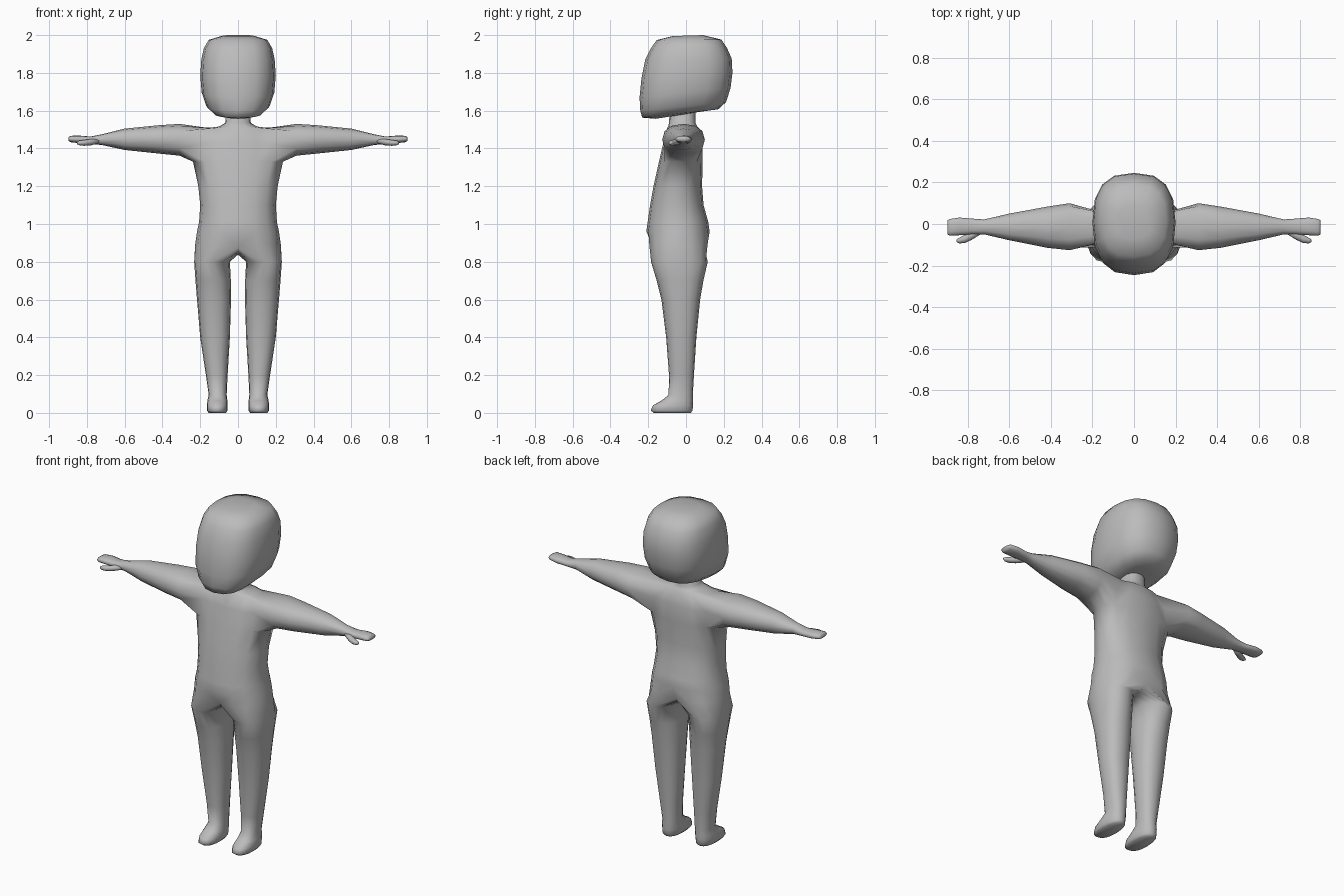
import bpy, bmesh, math

if "Cube" in bpy.data.objects:
    bpy.data.objects.remove(bpy.data.objects["Cube"])

grey = bpy.data.materials.new("plain grey")
grey.diffuse_color = (0.5, 0.5, 0.5, 1)
grey.use_nodes = True
grey.node_tree.nodes["Principled BSDF"].inputs["Base Color"].default_value = grey.diffuse_color


def curve(angle, power):
    """Point on a unit superellipse."""
    c, s = math.cos(angle), math.sin(angle)
    return (math.copysign(abs(c) ** (2 / power), c),
            math.copysign(abs(s) ** (2 / power), s))


def loop(a0, a1, b0, b1, n, start, step, power=2.3):
    """n points in the box a0..a1 by b0..b1, angles in degrees."""
    pts = []
    for i in range(n):
        c, s = curve(math.radians(start + step * i), power)
        pts.append(((a0 + a1) / 2 + c * (a1 - a0) / 2,
                    (b0 + b1) / 2 + s * (b1 - b0) / 2))
    return pts


def bridge(bm, a, b, closed=True, skip=()):
    n = len(a)
    for i in range(n if closed else n - 1):
        if i not in skip:
            j = (i + 1) % n
            bm.faces.new((a[i], a[j], b[j], b[i]))


def loft(bm, rings, first_cap=True):
    """Skin closed rings of points and cap the ends."""
    vs = [[bm.verts.new(p) for p in r] for r in rings]
    for a, b in zip(vs, vs[1:]):
        bridge(bm, a, b)
    if first_cap:
        bm.faces.new(vs[0])
    bm.faces.new(vs[-1])
    return vs


def finish(bm, name, mirror=False):
    if mirror:
        bmesh.ops.mirror(bm, geom=bm.verts[:] + bm.edges[:] + bm.faces[:],
                         axis='X', merge_dist=0.0005)
        bmesh.ops.remove_doubles(bm, verts=bm.verts[:], dist=0.0003)
    bmesh.ops.recalc_face_normals(bm, faces=bm.faces[:])
    me = bpy.data.meshes.new(name)
    bm.to_mesh(me)
    bm.free()
    me.materials.append(grey)
    for p in me.polygons:
        p.use_smooth = True
    ob = bpy.data.objects.new(name, me)
    bpy.context.collection.objects.link(ob)
    return ob


# Body: one half is skinned as leg, torso and arm, then mirrored
bm = bmesh.new()

# foot and leg: z, inner x, outer x, front y, back y
LEG = [(0.0, .065, .155, -.17, .025), (.012, .055, .165, -.187, .035),
       (.04, .055, .165, -.175, .037), (.065, .056, .162, -.13, .037),
       (.095, .060, .155, -.092, .036), (.2, .055, .170, -.09, .042),
       (.4, .043, .200, -.105, .055), (.6, .037, .217, -.13, .075),
       (.7, .038, .225, -.155, .092), (.8, .043, .232, -.185, .115)]
leg = [[bm.verts.new((x, y, z)) for x, y in loop(xi, xo, yf, yb, 16, -90, 22.5)]
       for z, xi, xo, yf, yb in LEG]
bm.faces.new(leg[0])
for a, b in zip(leg, leg[1:]):
    bridge(bm, a, b)

# torso and neck: z, half width, front y, back y
TORSO = [(.89, .227, -.205, .125), (.96, .217, -.21, .125),
         (1.01, .206, -.203, .118), (1.1, .2, -.19, .093),
         (1.2, .21, -.172, .085), (1.33, .238, -.143, .088),
         (1.43, .23, -.12, .088), (1.508, .165, -.1, .068),
         (1.516, .1, -.095, .06), (1.535, .068, -.09, .05),
         (1.62, .06, -.085, .05)]
torso = [[bm.verts.new((max(x, 0) if 0 < i < 8 else 0, y, z)) for i, (x, y) in
          enumerate(loop(-w, w, yf, yb, 9, -90, 22.5))]
         for z, w, yf, yb in TORSO]
torso[0][0].co = (0, -.172, .875)
torso[0][8].co = (0, .098, .875)

# crotch line joins the inner leg to the mirror plane
crotch = [bm.verts.new((0, -.037 + .12 * math.cos(math.radians(22.5 * i)),
                        .838 + .02 * abs(math.cos(math.radians(22.5 * i)))))
          for i in range(1, 8)]
bridge(bm, leg[-1], torso[0] + crotch)

# rows 5 to 7 leave an opening at columns 2 to 6 for the arm
for r in range(len(torso) - 1):
    bridge(bm, torso[r], torso[r + 1], False,
           (2, 3, 4, 5) if r in (5, 6) else ())

# arm and mitten hand: x, front y, back y, low z, high z
ARM = [(.31, -.126, .1, 1.362, 1.53), (.42, -.114, .083, 1.373, 1.523),
       (.6, -.078, .05, 1.392, 1.505), (.72, -.05, .022, 1.418, 1.475),
       (.78, -.05, .026, 1.424, 1.463), (.84, -.054, .031, 1.428, 1.468),
       (.885, -.056, .024, 1.433, 1.467), (.897, -.05, .018, 1.44, 1.46)]
prev = (torso[5][2:7] + [torso[6][6]] + torso[7][2:7][::-1] + [torso[6][2]])
for x, yf, yb, z0, z1 in ARM:
    ring = [bm.verts.new((x, y, z))
            for y, z in loop(yf, yb, z0, z1, 12, -150, 30)]
    bridge(bm, prev, ring)
    prev = ring
bm.faces.new(prev)
finish(bm, "body", True)

# Thumbs: x, front y, back y, low z, high z
bm = bmesh.new()
THUMB = [(.735, -.048, -.015, 1.428, 1.452), (.78, -.076, -.03, 1.416, 1.45),
         (.815, -.092, -.052, 1.414, 1.445), (.84, -.093, -.066, 1.417, 1.441),
         (.853, -.087, -.074, 1.423, 1.436)]
loft(bm, [[(x, y, z) for y, z in loop(yf, yb, z0, z1, 8, 0, 45, 2)]
          for x, yf, yb, z0, z1 in THUMB])
finish(bm, "thumbs", True)

# Head: front z, back z, half width, front y, back y
bm = bmesh.new()
HEAD = [(1.557, 1.598, .07, -.16, .1), (1.563, 1.607, .125, -.232, .17),
        (1.6, 1.645, .167, -.242, .212), (1.67, 1.72, .192, -.246, .236),
        (1.77, 1.8, .2, -.236, .246), (1.87, 1.875, .194, -.216, .242),
        (1.93, 1.93, .181, -.186, .218), (1.974, 1.976, .155, -.155, .188),
        (1.995, 2.0, .08, -.07, .09)]
rings = []
for zf, zb, w, yf, yb in HEAD:
    rings.append([(x, y, zf + (zb - zf) * (y - yf) / (yb - yf))
                  for x, y in loop(-w, w, yf, yb, 16, 0, 22.5, 2.6)])
loft(bm, rings)
finish(bm, "head")
